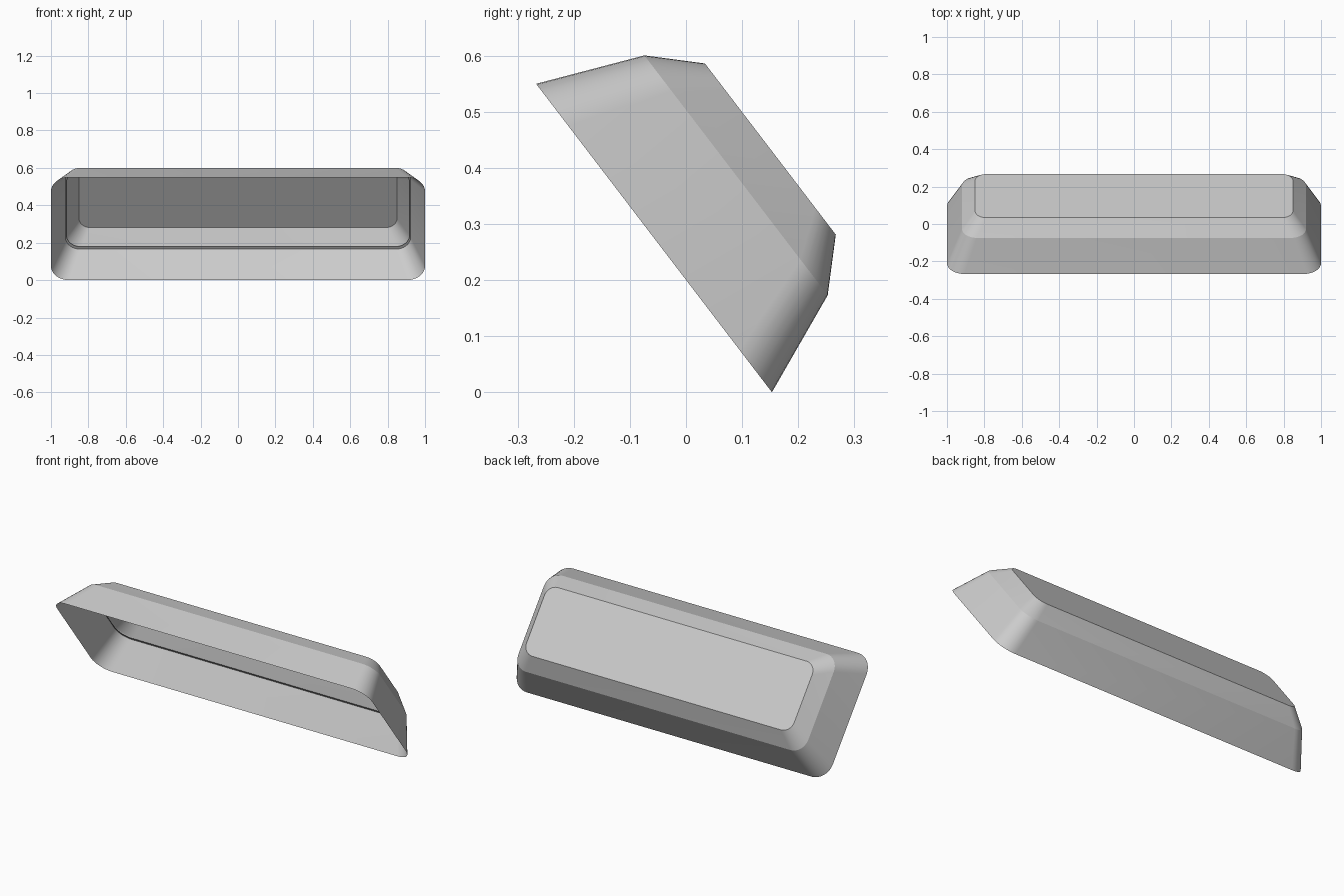
import bpy, bmesh, math
from mathutils import Matrix

cube = bpy.data.objects.get("Cube")
if cube:
    bpy.data.objects.remove(cube)

grey = bpy.data.materials.new("plain grey")
grey.use_nodes = True
colour = (0.6, 0.6, 0.6, 1)
grey.diffuse_color = colour
grey.node_tree.nodes["Principled BSDF"].inputs["Base Color"].default_value = colour

# The whole shell leans back about the x axis
TILT = Matrix.Translation((0, -0.057, 0.275)) @ Matrix.Rotation(math.radians(-52.6), 4, "X")
SEGMENTS = 8


def rounded_loop(bm, half_x, half_y, depth, radius):
    """Ring of vertices round a rectangle with rounded corners."""
    verts = []
    for quarter, (sx, sy) in enumerate([(1, 1), (-1, 1), (-1, -1), (1, -1)]):
        for i in range(SEGMENTS + 1):
            a = math.pi / 2 * (quarter + i / SEGMENTS)
            x = sx * (half_x - radius) + radius * math.cos(a)
            y = sy * (half_y - radius) + radius * math.sin(a)
            verts.append(bm.verts.new((x, y, depth)))
    return verts


def loft(name, loops, capped):
    bm = bmesh.new()
    rings = [rounded_loop(bm, *loop) for loop in loops]
    for low, high in zip(rings, rings[1:]):
        for i in range(len(low)):
            j = (i + 1) % len(low)
            bm.faces.new((low[i], low[j], high[j], high[i]))
    if capped:
        bm.faces.new(rings[-1])
    bm.transform(TILT)
    mesh = bpy.data.meshes.new(name)
    bm.to_mesh(mesh)
    bm.free()
    mesh.materials.append(grey)
    obj = bpy.data.objects.new(name, mesh)
    bpy.context.collection.objects.link(obj)
    bpy.ops.object.select_all(action="DESELECT")
    obj.select_set(True)
    bpy.context.view_layer.objects.active = obj
    bpy.ops.object.shade_smooth_by_angle(angle=math.radians(18))


# Open shell: rim, shoulder and flat back panel (half x, half y, depth, radius)
loft("tray_shell", [
    (1.0, 0.346, 0, 0.095),
    (0.92, 0.269, 0.184, 0.08),
    (0.85, 0.192, 0.261, 0.06),
], True)

# Narrow ledge inside the shoulder
loft("inner_ledge", [
    (0.923, 0.272, 0.175, 0.08),
    (0.917, 0.254, 0.175, 0.075),
], False)
